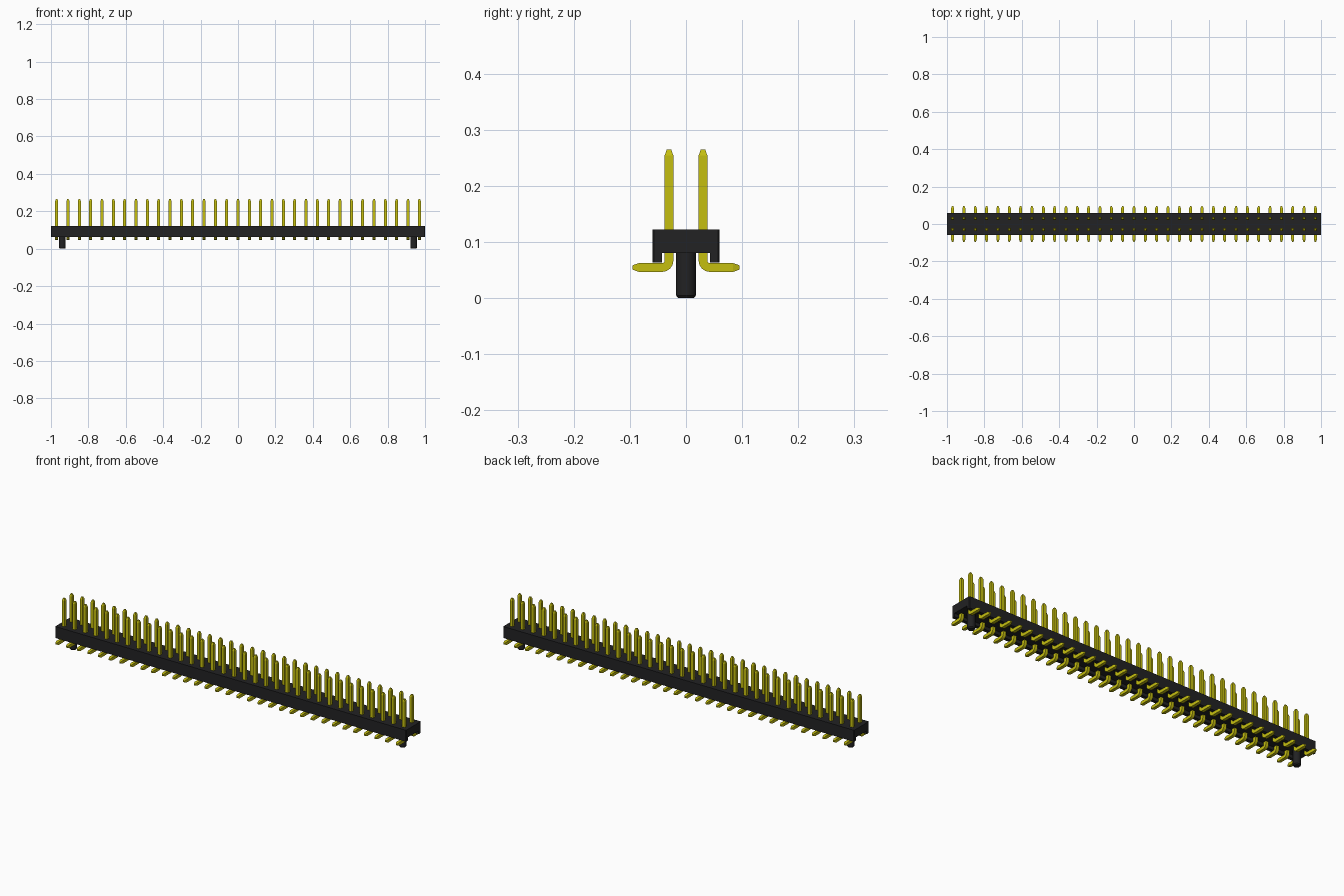
import bpy, bmesh, math
from mathutils import Vector

if "Cube" in bpy.data.objects:
    bpy.data.objects.remove(bpy.data.objects["Cube"])

COUNT = 33
PITCH = 2 / COUNT
ROW_Y = PITCH / 2
HALF = 0.0078          # half thickness of a pin


def material(name, rgb):
    m = bpy.data.materials.new(name)
    m.use_nodes = True
    m.diffuse_color = (*rgb, 1)
    m.node_tree.nodes["Principled BSDF"].inputs["Base Color"].default_value = (*rgb, 1)
    return m


black = material("black plastic", (0.016, 0.016, 0.017))
gold = material("yellow metal", (0.56, 0.52, 0.005))


def finish(name, bm, mat, smooth_angle=None):
    bmesh.ops.recalc_face_normals(bm, faces=bm.faces)
    mesh = bpy.data.meshes.new(name)
    bm.to_mesh(mesh)
    bm.free()
    mesh.materials.append(mat)
    ob = bpy.data.objects.new(name, mesh)
    bpy.context.collection.objects.link(ob)
    if smooth_angle:
        bpy.ops.object.select_all(action='DESELECT')
        ob.select_set(True)
        bpy.context.view_layer.objects.active = ob
        bpy.ops.object.shade_smooth_by_angle(angle=math.radians(smooth_angle))
    return ob


def loft(bm, rings):
    """Skin a list of vertex rings and cap both ends."""
    for a, b in zip(rings, rings[1:]):
        for i in range(len(a)):
            j = (i + 1) % len(a)
            bm.faces.new((a[i], a[j], b[j], b[i]))
    bm.faces.new(rings[0])
    bm.faces.new(rings[-1])


# Housing: channel-shaped section extruded along x, end corners chamfered
profile = [(-0.06, 0.063), (-0.043, 0.063), (-0.043, 0.08), (0.043, 0.08),
           (0.043, 0.063), (0.06, 0.063), (0.06, 0.122), (-0.06, 0.122)]
bm = bmesh.new()
loft(bm, [[bm.verts.new((x, y, z)) for y, z in profile] for x in (-1, 1)])
corners = [e for e in bm.edges
           if all(abs(v.co.x) > 0.99 and abs(v.co.y) > 0.05 for v in e.verts)
           and abs(e.verts[0].co.z - e.verts[1].co.z) > 0.02]
bmesh.ops.bevel(bm, geom=corners, offset=0.003, segments=1, affect='EDGES')
finish("housing", bm, black)

# Locating pegs under both ends
for side, x in (("left", 1 - PITCH), ("right", PITCH - 1)):
    bm = bmesh.new()
    rings = []
    for r, z in ((0.014, 0), (0.018, 0.005), (0.018, 0.085)):
        rings.append([bm.verts.new((x + r * math.cos(a), r * math.sin(a), z))
                      for a in (math.tau * i / 24 for i in range(24))])
    loft(bm, rings)
    finish(side + "_locating_peg", bm, black, 30)

# Pin: square section swept down, round the bend and out along the foot
TOP, FOOT_Z, FOOT_END, BEND, TIP = 0.265, 0.0545, 0.095, 0.0125, 0.011
path = [(ROW_Y, TOP, 0, 0.5), (ROW_Y, TOP - TIP, 0, 1)]
for i in range(9):
    a = math.pi / 2 * i / 8
    path.append((ROW_Y + BEND * (1 - math.cos(a)),
                 FOOT_Z + BEND * (1 - math.sin(a)), a, 1))
path += [(FOOT_END - TIP, FOOT_Z, math.pi / 2, 1),
         (FOOT_END, FOOT_Z, math.pi / 2, 0.5)]

bm = bmesh.new()
rings = []
for y, z, a, scale in path:
    across = Vector((0, math.cos(a), math.sin(a)))
    h = HALF * scale
    rings.append([bm.verts.new(Vector((PITCH / 2 - 1 + sx * h, y, z)) + across * sy * h)
                  for sx, sy in ((-1, -1), (1, -1), (1, 1), (-1, 1))])
loft(bm, rings)
pins = finish("contact_pins", bm, gold, 15)

# Repeat along the housing and mirror to the second row
row = pins.modifiers.new("row", 'ARRAY')
row.count = COUNT
row.use_relative_offset = False
row.use_constant_offset = True
row.constant_offset_displace = (PITCH, 0, 0)
second = pins.modifiers.new("second_row", 'MIRROR')
second.use_axis = (False, True, False)
second.use_mirror_merge = False
